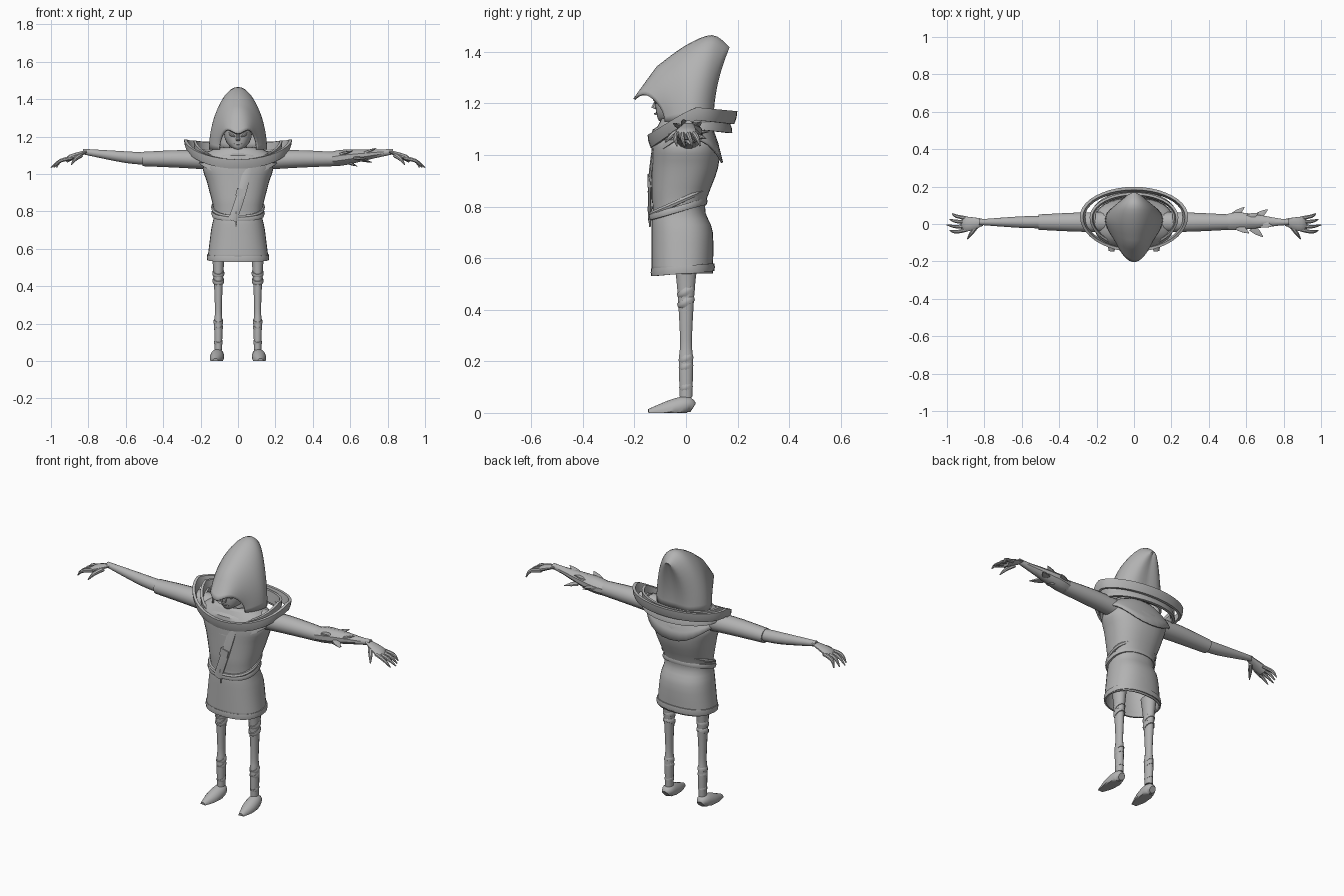
import bpy, bmesh, math
from mathutils import Vector

if "Cube" in bpy.data.objects:
    bpy.data.objects.remove(bpy.data.objects["Cube"])

shade = (0.45, 0.45, 0.45, 1)
grey = bpy.data.materials.new("plain_grey")
grey.use_nodes = True
grey.diffuse_color = shade
grey.node_tree.nodes["Principled BSDF"].inputs["Base Color"].default_value = shade
parts = []


def spline(points, steps=4):
    """Smooth curve through points of any dimension."""
    last, curve = len(points) - 1, []
    for i in range(last):
        near = [points[max(0, min(last, i + k))] for k in (-1, 0, 1, 2)]
        for k in range(steps):
            t = k / steps
            curve.append([b + t / 2 * (c - a + t * (2 * a - 5 * b + 4 * c - d + t * (3 * b - a - 3 * c + d)))
                          for a, b, c, d in zip(*near)])
    return curve + [list(points[last])]


def skin(name, rows, around=True, along=False, caps=False, side=1, thick=0):
    """Join rows of points into a surface standing on or above the ground."""
    bm = bmesh.new()
    grid = [[bm.verts.new((x * side, y, max(z, 0))) for x, y, z in row] for row in rows]
    count, width = len(grid), len(grid[0])
    for i in range(count if along else count - 1):
        a, b = grid[i], grid[(i + 1) % count]
        for j in range(width if around else width - 1):
            k = (j + 1) % width
            bm.faces.new((a[j], a[k], b[k], b[j]))
    if caps:
        bm.faces.new(grid[0])
        bm.faces.new(grid[-1])
    bmesh.ops.remove_doubles(bm, verts=bm.verts, dist=0.0003)
    bmesh.ops.recalc_face_normals(bm, faces=bm.faces)
    mesh = bpy.data.meshes.new(name)
    bm.to_mesh(mesh)
    bm.free()
    mesh.materials.append(grey)
    part = bpy.data.objects.new(name, mesh)
    bpy.context.collection.objects.link(part)
    parts.append(part)
    if thick:
        solid = part.modifiers.new("thickness", "SOLIDIFY")
        solid.thickness, solid.offset = thick, 0


def tube(name, points, upright=False, flat=1, sides=12, side=1):
    """Tapered limb: each point is x, y, z and radius."""
    path, rows = spline(points), []
    ref = Vector((0, 1, 0)) if upright else Vector((0, 0, 1))
    for i, (x, y, z, r) in enumerate(path):
        after, before = path[min(i + 1, len(path) - 1)], path[max(i - 1, 0)]
        t = Vector(after[:3]) - Vector(before[:3])
        u = t.cross(ref).normalized()
        v = u.cross(t).normalized()
        turns = [math.tau * (k + 0.5) / sides for k in range(sides)]
        rows.append([Vector((x, y, z)) + r * (u * math.cos(a) + v * flat * math.sin(a)) for a in turns])
    skin(name, rows, caps=True, side=side)


def section(z, half_width, front, back, tilt=0, count=32):
    """Rounded horizontal outline, raised by tilt at the back."""
    outline = []
    for k in range(count):
        a = math.tau * k / count
        c, s = [math.copysign(abs(f) ** 0.85, f) for f in (math.cos(a), math.sin(a))]
        outline.append((half_width * c, (front + back) / 2 + (back - front) / 2 * s, z + tilt * s))
    return outline


def band(name, path, height, thick, lean=0):
    """Strip of cloth running around a closed path."""
    rows = []
    for point in path:
        p = Vector(point)
        out = Vector((p.x, p.y, 0)).normalized()
        rows.append([p + out * (thick * s + lean * h) + Vector((0, 0, height * h))
                     for s, h in ((-.5, -.5), (.5, -.5), (.7, 0), (.5, .5), (-.5, .5))])
    skin(name, rows, along=True)


# Tunic: height, half width and back depth; the front hangs straight
profile = [(.54, .16, .1), (.7, .14, .1), (.8, .125, .07), (.95, .16, .12), (1.05, .18, .12), (1.13, .07, .06)]
skin("tunic", [section(z, w, -min(.13, w), back) for z, w, back in spline(profile)], thick=.008)
band("tunic_hem", section(.555, .16, -.13, .105, tilt=.01), height=.03, thick=.01)
band("belt", section(.79, .13, -.13, .07, tilt=.03), height=.025, thick=.02)
band("belt_upper_wrap", section(.82, .13, -.13, .08, tilt=.05), height=.02, thick=.02)

# Chest strap with buckle and hanging end
tube("chest_strap", [(.06, -.12, 1.06, .025), (.02, -.14, .9, .025), (-.03, -.14, .75, .025)],
     upright=True, flat=.3, sides=8)
tube("strap_buckle", [(.02, -.14, .92, .035), (.01, -.14, .88, .035)], upright=True, flat=.4, sides=4)
tube("strap_end", [(-.01, -.14, .8, .01), (-.01, -.14, .72, .003)], upright=True, sides=6)

# Shoulder mantle, dipping to a point at the back
mantle = []
for i in range(6):
    f = i / 5
    back = .08 + .06 * f
    ring = section(1.14 - .08 * f, .11 + .1 * math.sin(f * math.pi / 2), -.09 - .045 * f, back)
    mantle.append([(x, y, z - .09 * f * f * max(0, y / back) ** 3) for x, y, z in ring])
skin("shoulder_mantle", mantle, thick=.008)


def cowl_path(size, depth, lift, count=40):
    """Wide loop: level behind the head, sagging onto the chest in front."""
    path = []
    for k in range(count):
        c, s = math.cos(math.tau * k / count), math.sin(math.tau * k / count)
        reach, sag = (.145, .015 * s) if s > 0 else (.175, .107 * abs(s) ** 1.2)
        path.append((.275 * size * c, (.04 + reach * s) * depth, 1.16 - sag + lift))
    return path


# Cowl: outer loop standing off the back, with two folds inside it
band("cowl_loop", cowl_path(1, 1, 0), height=.05, thick=.016, lean=.012)
band("cowl_inner_fold", cowl_path(.82, .85, -.01), height=.06, thick=.014, lean=.01)
band("cowl_lower_fold", cowl_path(.8, .9, -.04), height=.04, thick=.016, lean=-.01)

# Hood: elliptical arches (half width, foot y, crown y, crown z) from beaked rim to back
arches = [(.1, -.08, -.2, 1.27), (.13, -.04, -.11, 1.34), (.15, .02, 0, 1.42),
          (.13, .07, .1, 1.46), (.08, .1, .16, 1.42), (0, .1, .16, 1.42)]
hood, foot = [], 1.13
for w, low, high, crown in spline(arches):
    beak = .6 * max(0, -.11 - high)
    arch = []
    for k in range(25):
        c, s = math.cos(math.pi * k / 24), math.sin(math.pi * k / 24)
        arch.append((w * c, low + (high - low) * s ** 2, foot + (crown - foot) * s - beak * s ** 8))
    hood.append(arch)
skin("hood", hood, around=False, thick=.01)

# Head with a pointed chin, neck, nose and mouth
turns = [math.pi * i / 10 for i in range(11)]
skin("head", [section(1.22 - .09 * math.cos(a), .075 * math.sin(a), -.1 - .02 * math.sin(a),
                      -.1 + .17 * math.sin(a)) for a in turns], caps=True)
tube("neck", [(0, .01, 1.05, .06), (0, 0, 1.17, .045)], upright=True)
tube("nose", [(0, -.11, 1.22, .008), (0, -.125, 1.18, .011)], upright=True, sides=8)
tube("mouth", [(-.02, -.11, 1.16, .003), (0, -.12, 1.16, .004), (.02, -.11, 1.16, .003)], sides=6)

for side, label in ((1, "left"), (-1, "right")):
    def limb(name, points, **options):
        tube(label + "_" + name, points, side=side, **options)

    # Slanted brow and eye
    limb("brow", [(0, -.12, 1.215, .008), (.035, -.115, 1.235, .01), (.065, -.085, 1.25, .006)], sides=8)
    limb("eye", [(.015, -.12, 1.2, .002), (.035, -.11, 1.21, .009), (.05, -.1, 1.22, .002)], sides=8)

    # Sleeve and forearm
    limb("sleeve", [(.1, .01, 1.07, .055), (.3, .01, 1.08, .052), (.51, .01, 1.08, .042)], flat=.93, sides=16)
    limb("forearm", [(.46, .01, 1.08, .034), (.6, .01, 1.09, .032), (.83, .01, 1.12, .015)])

    # Hand with four fingers and a thumb
    limb("palm", [(.81, .01, 1.12, .02), (.89, 0, 1.09, .04), (.92, 0, 1.07, .03)], flat=.4)
    for i in range(4):
        spread, reach = i - 1.5, 1 - .015 * abs(i - 1)
        limb("finger", [(.89, .02 * spread, 1.085, .011), (.95, .028 * spread, 1.07, .01),
                        (reach, .01 + .03 * spread, 1.035, .003)], sides=8)
    limb("thumb", [(.84, -.01, 1.1, .013), (.87, -.05, 1.08, .011), (.89, -.08, 1.05, .003)], sides=8)

    # Leg, knee binding, ankle wraps and foot
    shape = [(.6, .04), (.48, .028), (.28, .019), (.2, .023), (.06, .02)]
    limb("leg", [(.105, 0, z, r) for z, r in shape], upright=True, flat=1.25)
    for z in (.47, .43, .21, .18, .1):
        r = .021 + .025 * z
        limb("leg_wrap", [(.105, .008 * k, z - .012 * k, r - .004 * abs(k)) for k in (-1, 0, 1)],
             upright=True, flat=1.2)
    limb("foot", [(.11, .027, .02, .02), (.11, 0, .03, .035), (.115, -.07, .01, .036), (.12, -.145, 0, .015)],
         sides=16)

# Ragged guard on the left forearm only
tube("left_forearm_guard", [(.5, .01, 1.08, .045), (.58, .015, 1.09, .048), (.79, .01, 1.115, .018)], flat=.85, sides=10)
for i in range(7):
    x, turn = .53 + .025 * i, 2.4 * i
    root = Vector((x, .01 + .03 * math.cos(turn), 1.09 + .025 * math.sin(turn)))
    tip = root + Vector((.06, .05 * math.cos(turn), .025 * math.sin(turn)))
    tube("left_guard_rag", [(*root, .024), (*root.lerp(tip, .5), .018), (*tip, .002)], flat=.4, sides=6)

# Smooth shading with crisp edges
bpy.ops.object.select_all(action="DESELECT")
for part in parts:
    part.select_set(True)
bpy.context.view_layer.objects.active = parts[0]
bpy.ops.object.shade_smooth_by_angle(angle=math.radians(40))
